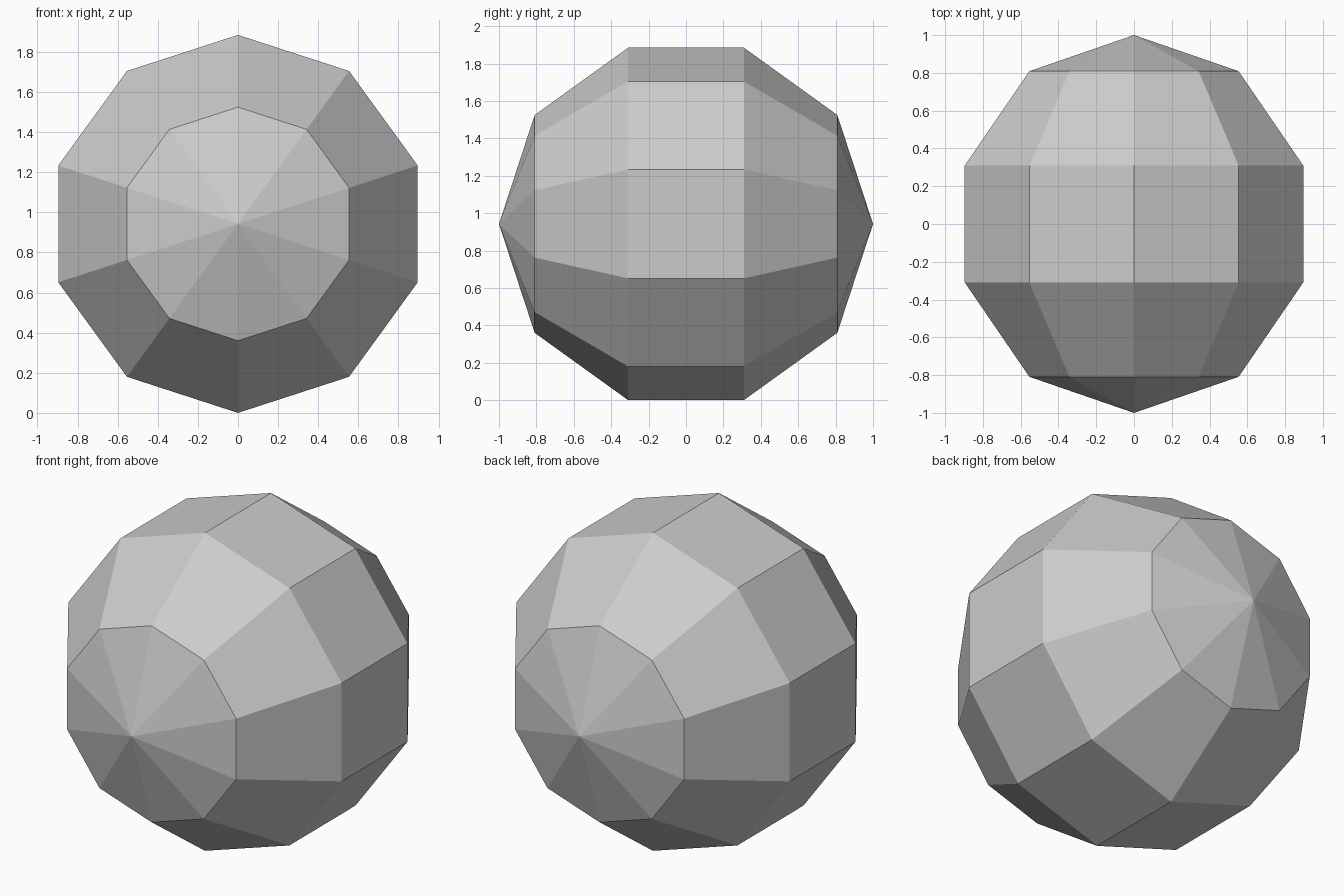
import bpy
import bmesh
from math import sin, cos, pi

SIDES = 10
BANDS = 5
RADIUS = 0.991          # slightly narrower across than front to back
CENTRE_Z = 0.9425

cube = bpy.data.objects.get("Cube")
if cube:
    bpy.data.objects.remove(cube, do_unlink=True)


def make_material(name, colour):
    mat = bpy.data.materials.new(name)
    mat.use_nodes = True
    mat.diffuse_color = colour
    mat.node_tree.nodes["Principled BSDF"].inputs["Base Color"].default_value = colour
    return mat


bm = bmesh.new()

# Rings of the ball, stacked from front to back with a corner straight up
rings = []
for band in range(1, BANDS):
    lat = pi * band / BANDS
    r = RADIUS * sin(lat)
    ring = []
    for i in range(SIDES):
        a = 2 * pi * i / SIDES
        ring.append(bm.verts.new((r * sin(a), -cos(lat), CENTRE_Z + r * cos(a))))
    rings.append(ring)

# Quad bands between the rings
for near, far in zip(rings, rings[1:]):
    for i in range(SIDES):
        j = (i + 1) % SIDES
        bm.faces.new((near[i], near[j], far[j], far[i]))

# Shallow pointed caps at the front and back
for ring, y in ((rings[0], -1), (rings[-1], 1)):
    tip = bm.verts.new((0, y, CENTRE_Z))
    for i in range(SIDES):
        bm.faces.new((ring[i], ring[(i + 1) % SIDES], tip))

bmesh.ops.recalc_face_normals(bm, faces=bm.faces[:])

mesh = bpy.data.meshes.new("faceted_ball")
bm.to_mesh(mesh)
bm.free()
mesh.materials.append(make_material("light_grey", (0.6, 0.6, 0.6, 1)))

ball = bpy.data.objects.new("faceted_ball", mesh)
bpy.context.collection.objects.link(ball)
